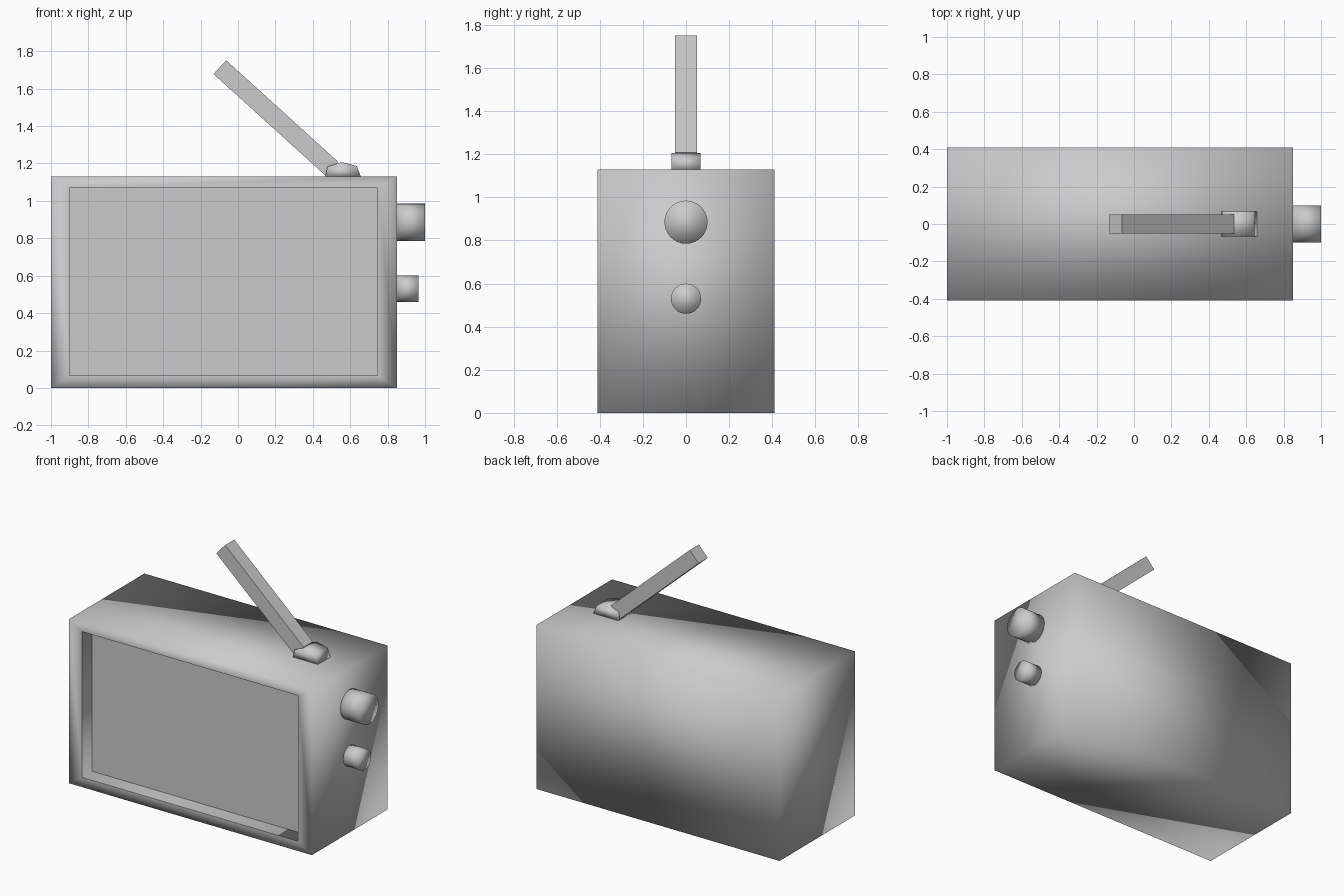
import bpy, bmesh, math
from mathutils import Vector

if "Cube" in bpy.data.objects:
    bpy.data.objects.remove(bpy.data.objects["Cube"])


def finish(bm, name, smooth=True):
    bmesh.ops.recalc_face_normals(bm, faces=bm.faces[:])
    for f in bm.faces:
        f.smooth = smooth
    me = bpy.data.meshes.new(name)
    bm.to_mesh(me)
    bm.free()
    ob = bpy.data.objects.new(name, me)
    bpy.context.collection.objects.link(ob)
    return ob


def bridge(bm, a, b):
    n = len(a)
    for i in range(n):
        bm.faces.new((a[i], a[(i + 1) % n], b[(i + 1) % n], b[i]))


def extruded(name, profile, half, smooth):
    """Closed xz profile swept across y."""
    bm = bmesh.new()
    a, b = [[bm.verts.new((x, y, z)) for x, z in profile] for y in (-half, half)]
    bridge(bm, a, b)
    bm.faces.new(a)
    bm.faces.new(b)
    return finish(bm, name, smooth)


def rect_loop(bm, x0, x1, z0, z1, y):
    return [bm.verts.new((x, y, z)) for x, z in ((x0, z0), (x1, z0), (x1, z1), (x0, z1))]


# Cabinet: softly shaded box with a recessed front
bm = bmesh.new()
outer = (-1.0, 0.85, 0.0, 1.13)
opening = (-0.9, 0.745, 0.067, 1.07)
back = rect_loop(bm, *outer, 0.41)
front = rect_loop(bm, *outer, -0.41)
rim = rect_loop(bm, *opening, -0.41)
inner = rect_loop(bm, *opening, -0.30)
bm.faces.new(back)
for a, b in ((back, front), (front, rim), (rim, inner)):
    bridge(bm, a, b)
bm.faces.new(inner)
for loop in (rim, inner):          # crisp edges around the recess
    for i in range(4):
        bm.edges.get((loop[i], loop[(i + 1) % 4])).smooth = False
finish(bm, "cabinet")

# Side knobs
for name, z, r, x1 in (("large_knob", 0.885, 0.10, 1.0), ("small_knob", 0.53, 0.07, 0.965)):
    bm = bmesh.new()
    bmesh.ops.create_cone(bm, cap_ends=True, segments=32, radius1=r, radius2=r, depth=x1 - 0.85)
    ob = finish(bm, name)
    ob.rotation_euler = (0, math.pi / 2, 0)
    ob.location = ((x1 + 0.85) / 2, 0, z)

# Faceted antenna mount on the top
extruded("antenna_mount", [(0.467, 1.13), (0.478, 1.183), (0.553, 1.207),
                           (0.635, 1.187), (0.657, 1.13)], 0.068, True)

# Tilted antenna bar
low, high = Vector((0.502, 1.172)), Vector((-0.097, 1.715))
d = (high - low).normalized()
side = Vector((-d.y, d.x)) * 0.05
extruded("antenna", [low - side, low + side, high + side, high - side], 0.05, False)
